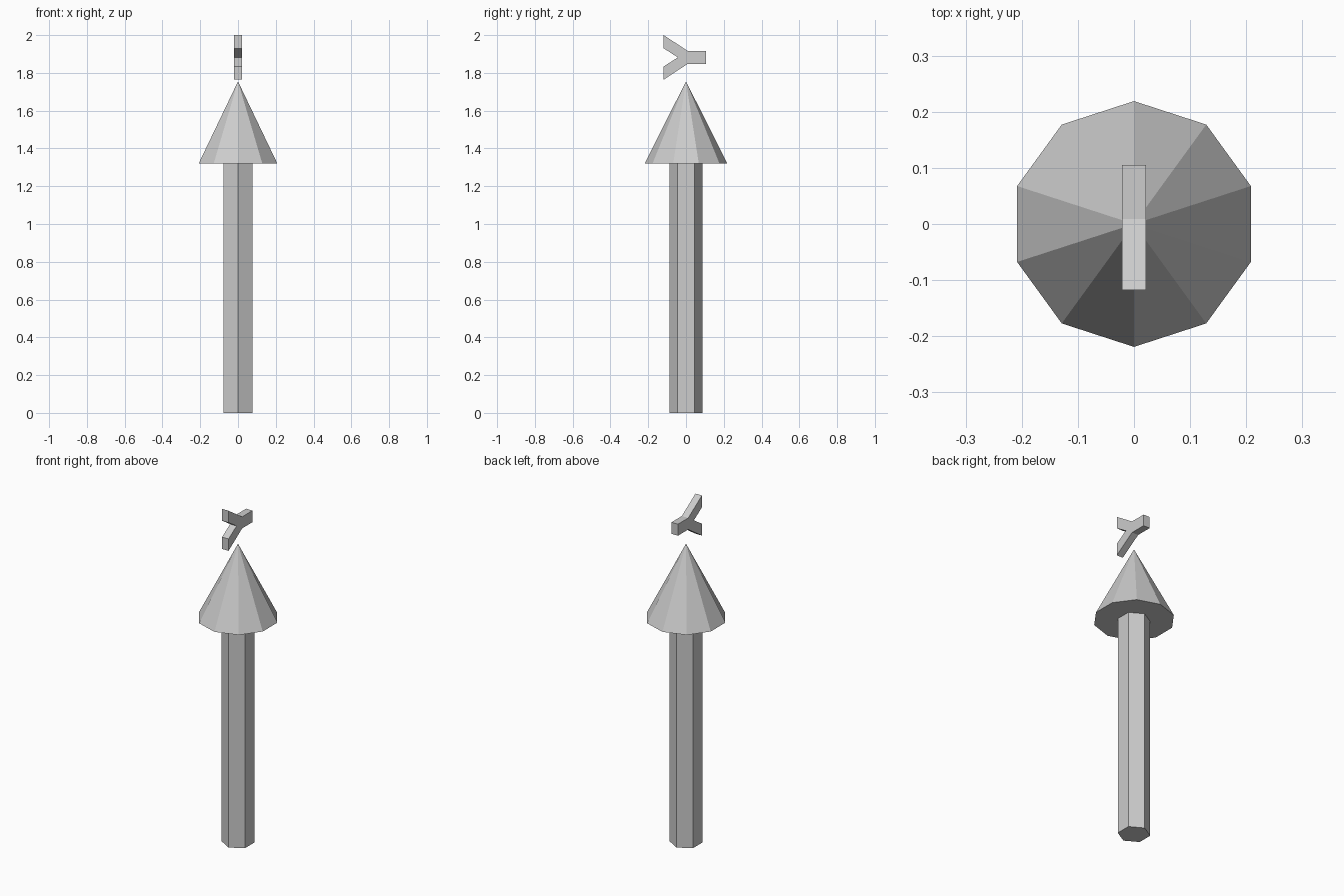
import bpy, bmesh, math
from mathutils import Matrix

cube = bpy.data.objects.get("Cube")
if cube:
    bpy.data.objects.remove(cube, do_unlink=True)

# Single plain grey for every part
grey = bpy.data.materials.new("light_grey")
grey.use_nodes = True
colour = (0.604, 0.604, 0.604, 1)
grey.diffuse_color = colour
grey.node_tree.nodes["Principled BSDF"].inputs["Base Color"].default_value = colour


def finish(name, bm):
    bmesh.ops.recalc_face_normals(bm, faces=bm.faces)
    mesh = bpy.data.meshes.new(name)
    bm.to_mesh(mesh)
    bm.free()
    mesh.materials.append(grey)
    obj = bpy.data.objects.new(name, mesh)
    bpy.context.collection.objects.link(obj)


def tapered(name, sides, r_bottom, r_top, z0, z1):
    """Upright faceted solid with a corner pointing along y."""
    bm = bmesh.new()
    place = Matrix.Translation((0, 0, (z0 + z1) / 2)) @ Matrix.Rotation(math.pi / 2, 4, "Z")
    bmesh.ops.create_cone(bm, cap_ends=True, segments=sides, radius1=r_bottom,
                          radius2=r_top, depth=z1 - z0, matrix=place)
    # Put a corner exactly on the y axis
    corner = max((v.co for v in bm.verts), key=lambda c: (round(c.z < z1 - 0.01), c.y))
    turn = math.pi / 2 - math.atan2(corner.y, corner.x)
    bmesh.ops.rotate(bm, verts=bm.verts, cent=(0, 0, 0), matrix=Matrix.Rotation(turn, 3, "Z"))
    bmesh.ops.remove_doubles(bm, verts=bm.verts, dist=1e-5)
    finish(name, bm)


# Hexagonal post and ten-sided pointed roof
tapered("post", 6, 0.088, 0.088, 0, 1.32)
tapered("cone_roof", 10, 0.219, 0, 1.32, 1.755)

# Forked finial: upper half outline (y, height from its axis), mirrored downward
axis_z, half_width = 1.882, 0.021
upper = [(-0.118, 0.048), (-0.118, 0.118), (0.009, 0.034), (0.105, 0.034)]
outline = [(-0.043, 0)] + upper + [(y, -h) for y, h in reversed(upper)]
bm = bmesh.new()
side = bm.faces.new([bm.verts.new((-half_width, y, axis_z + h)) for y, h in outline])
extruded = bmesh.ops.extrude_face_region(bm, geom=[side])["geom"]
bmesh.ops.translate(bm, vec=(2 * half_width, 0, 0),
                    verts=[g for g in extruded if isinstance(g, bmesh.types.BMVert)])
finish("forked_finial", bm)
